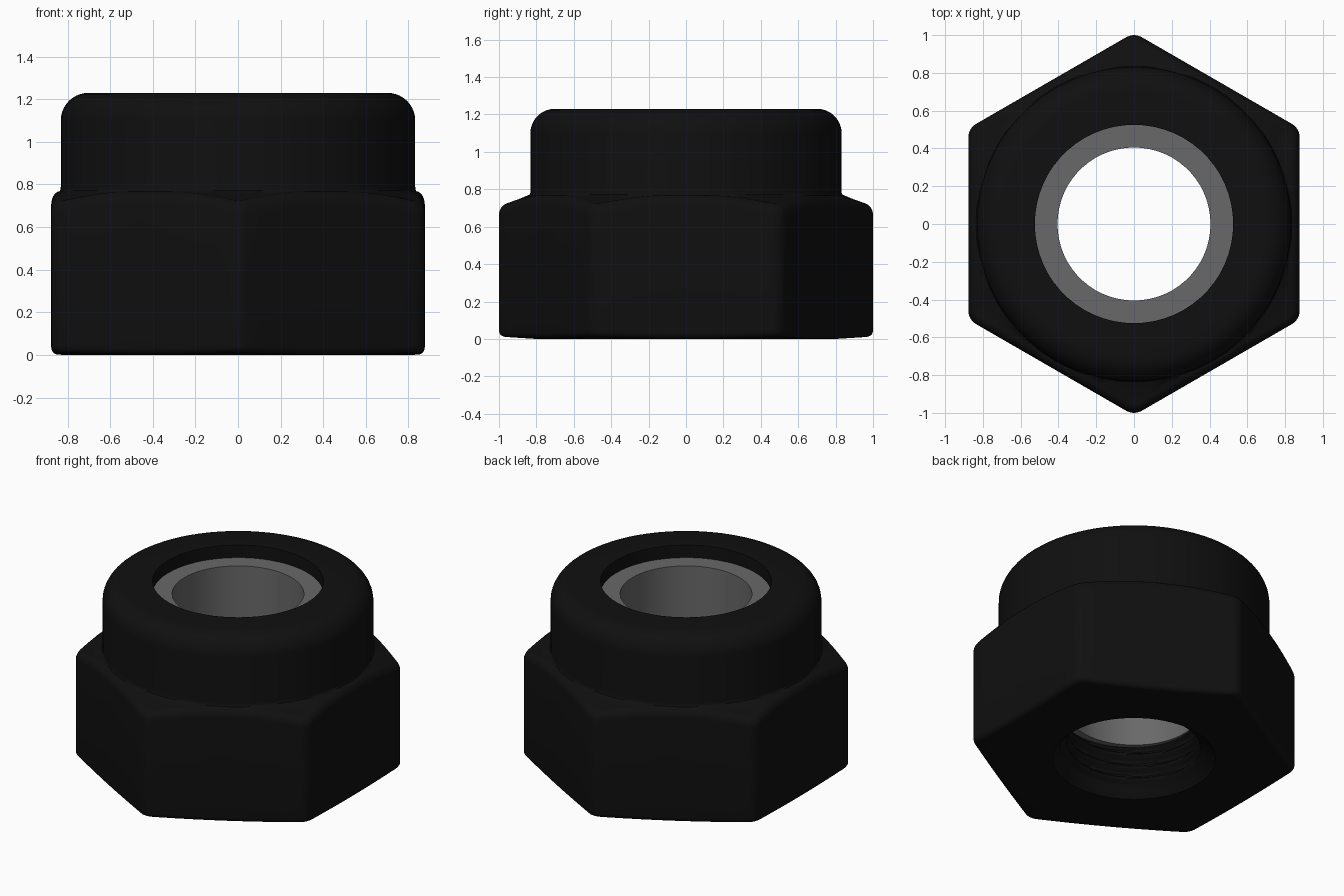
import bpy, bmesh
from math import sin, cos, pi, radians, degrees, atan2, sqrt

if "Cube" in bpy.data.objects:
    bpy.data.objects.remove(bpy.data.objects["Cube"])

APOTHEM, RHO = 0.877, 0.082            # hexagon half width, corner rounding
D = (APOTHEM - RHO) / cos(pi / 6)      # distance to corner arc centre
LIMIT = atan2(RHO * 0.5, D + RHO * cos(pi / 6))

# Angles of one hexagon sector, denser around the rounded corner
half = [0.8, 1.6, degrees(LIMIT), 6, 12, 18, 24]
sector = [-30] + [-a for a in reversed(half)] + [0] + half
ANGLES = [(radians(30 + 60 * k + a), radians(a)) for k in range(6) for a in sector]


def hex_radius(phi):
    p = abs(phi)
    if p < LIMIT:
        return D * cos(p) + sqrt(RHO ** 2 - (D * sin(p)) ** 2)
    return APOTHEM / cos(pi / 6 - p)


def sweep(name, profile, color):
    """Closed (r, z) section, allowed to vary with angle, swept around z."""
    bm = bmesh.new()
    rings = [[bm.verts.new((r * cos(t), r * sin(t), z)) for r, z in profile(t, phi)]
             for t, phi in ANGLES]
    for i, a in enumerate(rings):
        b = rings[(i + 1) % len(rings)]
        n = len(a)
        for j in range(n):
            k = (j + 1) % n
            bm.faces.new((a[j], b[j], b[k], a[k]))
    bmesh.ops.recalc_face_normals(bm, faces=bm.faces)
    me = bpy.data.meshes.new(name)
    bm.to_mesh(me)
    bm.free()
    ob = bpy.data.objects.new(name, me)
    bpy.context.collection.objects.link(ob)
    mat = bpy.data.materials.new(name)
    mat.diffuse_color = (*color, 1)
    mat.use_nodes = True
    mat.node_tree.nodes["Principled BSDF"].inputs["Base Color"].default_value = mat.diffuse_color
    me.materials.append(mat)
    bpy.ops.object.select_all(action='DESELECT')
    ob.select_set(True)
    bpy.context.view_layer.objects.active = ob
    bpy.ops.object.shade_smooth_by_angle(angle=radians(40))
    return ob


def nut_profile(t, phi):
    R = hex_radius(phi)
    # bottom face with its rounded, slightly lifted rim
    f = 0.035
    zb = 0.08 * max(0, R - f - 0.83)
    pts = [(0.50, 0.0), (0.80, 0.0)]
    for i in range(6):
        a = pi / 2 * i / 5
        pts.append((R - f + f * sin(a), zb + f * (1 - cos(a))))
    # rounded shoulder above the flats
    f = min(0.06, R - 0.837)
    zs = 0.768 - 0.4 * max(0, R - f - 0.84)
    for i in range(7):
        a = pi / 2 * i / 6
        pts.append((R - f + f * cos(a), zs - 0.065 * (1 - sin(a))))
    # collar with rounded top and inward lip
    pts += [(0.8355, 0.772), (0.833, 0.778), (0.832, 0.79)]
    for i in range(11):
        a = pi / 2 * i / 10
        pts.append((0.702 + 0.13 * cos(a), 1.10 + 0.13 * sin(a)))
    pts += [(0.525, 1.23), (0.525, 1.14), (0.525, 0.33)]
    # helical thread and entry chamfer
    for i in range(33):
        z = 0.33 - 0.26 * i / 32
        pts.append((0.432 + 0.022 * cos(2 * pi * z / 0.085 - t), z))
    pts.append((0.465, 0.035))
    return pts


def insert_profile(t, phi):
    return [(0.405, 0.33), (0.525, 0.33), (0.525, 1.145), (0.405, 1.145)]


sweep("nut_body", nut_profile, (0.005, 0.005, 0.005))
sweep("locking_insert", insert_profile, (0.14, 0.14, 0.14))
